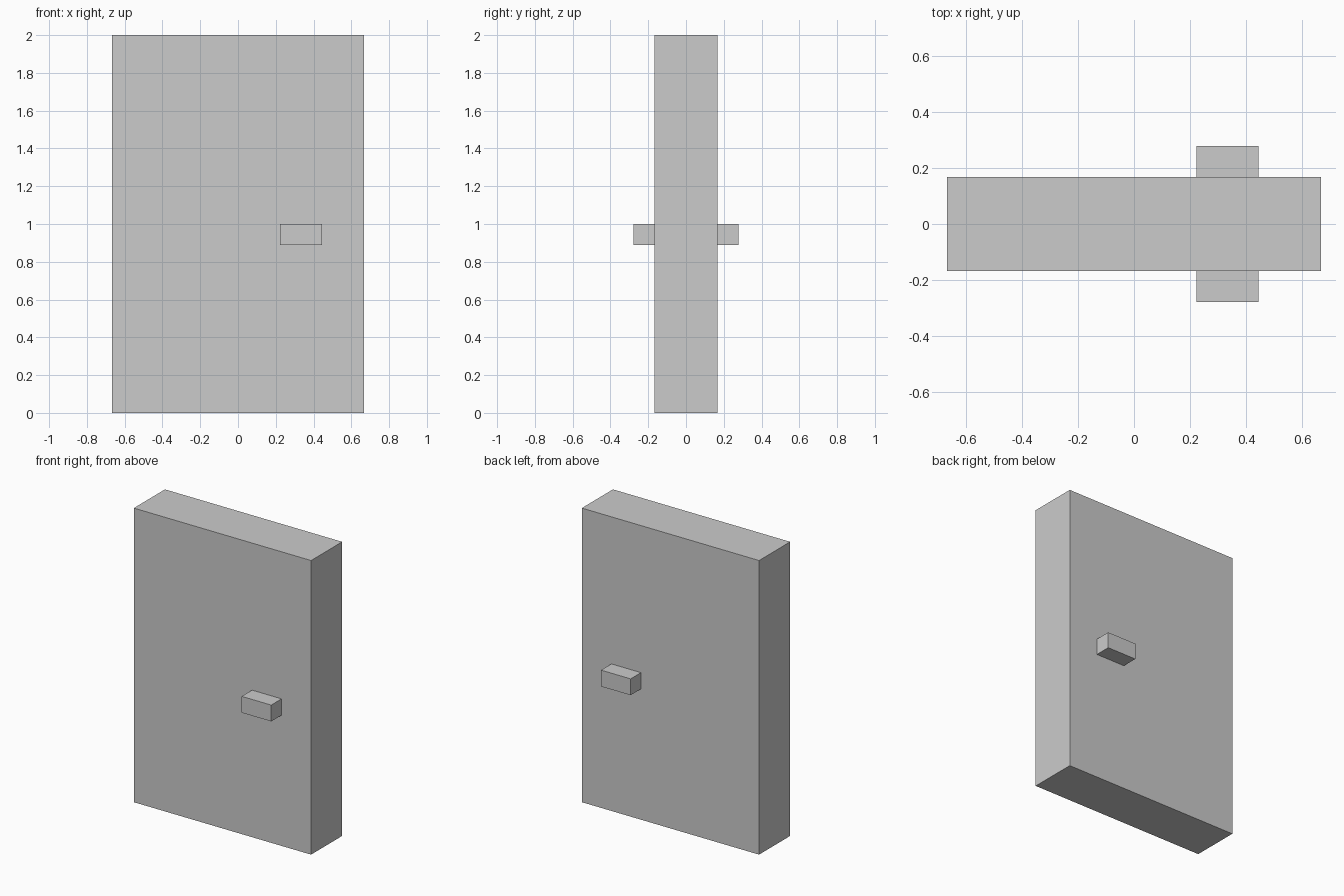
import bpy
import bmesh
from mathutils import Vector

if "Cube" in bpy.data.objects:
    bpy.data.objects.remove(bpy.data.objects["Cube"])


def box(name, low, high):
    """Flat-faced box between two opposite corners."""
    low, high = Vector(low), Vector(high)
    bm = bmesh.new()
    bmesh.ops.create_cube(bm, size=1)
    bmesh.ops.scale(bm, vec=high - low, verts=bm.verts)
    mesh = bpy.data.meshes.new(name)
    bm.to_mesh(mesh)
    bm.free()
    obj = bpy.data.objects.new(name, mesh)
    obj.location = (low + high) / 2
    bpy.context.collection.objects.link(obj)
    return obj


U = 1 / 9          # the model sits on a grid of ninths
EMBED = 0.01       # handles sink slightly into the door

# Door slab
box("door_panel", (-6 * U, -1.5 * U, 0), (6 * U, 1.5 * U, 2))

# One handle on each face
for name, side in (("front_handle", -1), ("back_handle", 1)):
    near, far = sorted((side * (1.5 * U - EMBED), side * 2.5 * U))
    box(name, (2 * U, near, 8 * U), (4 * U, far, 9 * U))
